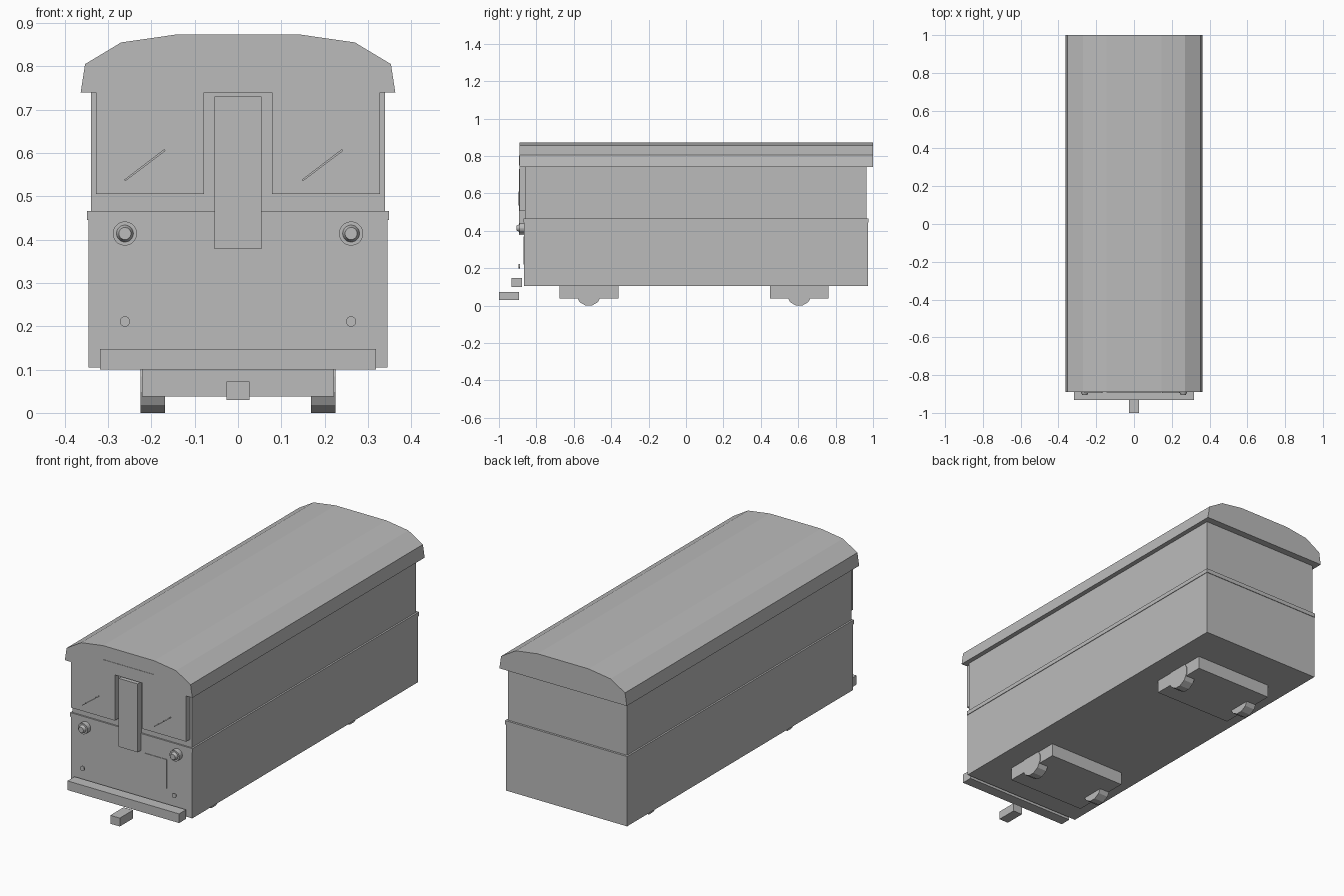
import bpy, bmesh, math
from mathutils import Matrix

if "Cube" in bpy.data.objects:
    bpy.data.objects.remove(bpy.data.objects["Cube"], do_unlink=True)

GREY = (0.5, 0.5, 0.5, 1.0)
mat = bpy.data.materials.new("plain_grey")
mat.use_nodes = True
mat.diffuse_color = GREY
mat.node_tree.nodes["Principled BSDF"].inputs["Base Color"].default_value = GREY


def add_object(name, bm):
    bmesh.ops.recalc_face_normals(bm, faces=bm.faces[:])
    mesh = bpy.data.meshes.new(name)
    bm.to_mesh(mesh)
    bm.free()
    mesh.materials.append(mat)
    obj = bpy.data.objects.new(name, mesh)
    bpy.context.collection.objects.link(obj)
    return obj


def box(name, x0, x1, y0, y1, z0, z1):
    bm = bmesh.new()
    bmesh.ops.create_cube(bm, size=1)
    for v in bm.verts:
        v.co.x = x0 if v.co.x < 0 else x1
        v.co.y = y0 if v.co.y < 0 else y1
        v.co.z = z0 if v.co.z < 0 else z1
    return add_object(name, bm)


def extrude_profile(name, points, y0, y1):
    bm = bmesh.new()
    face = bm.faces.new([bm.verts.new((x, y0, z)) for x, z in points])
    moved = bmesh.ops.extrude_face_region(bm, geom=[face])["geom"]
    for v in moved:
        if isinstance(v, bmesh.types.BMVert):
            v.co.y = y1
    return add_object(name, bm)


def cylinder(name, centre, radius, depth, axis, sides, tip=None):
    bm = bmesh.new()
    bmesh.ops.create_cone(bm, cap_ends=True, segments=sides, radius1=radius,
                          radius2=radius if tip is None else tip, depth=depth)
    # Turn the cylinder axis (tip end) towards +x or -y
    if axis == "x":
        rot = Matrix.Rotation(math.pi / 2, 4, "Y") @ Matrix.Rotation(math.pi / sides, 4, "Z")
    else:
        rot = Matrix.Rotation(math.pi / 2, 4, "X")
    bm.transform(Matrix.Translation(centre) @ rot)
    return add_object(name, bm)


# Body shell
box("lower_body", -0.345, 0.345, -0.865, 0.972, 0.105, 0.447)
box("waist_belt", -0.348, 0.348, -0.868, 0.975, 0.445, 0.466)
box("upper_body", -0.339, 0.339, -0.86, 0.964, 0.46, 0.745)

# Faceted roof
right_half = [(0.363, 0.74), (0.353, 0.805), (0.27, 0.855), (0.145, 0.873)]
left_half = [(-x, z) for x, z in reversed(right_half)]
extrude_profile("roof", right_half + left_half, -0.89, 1.0)

# Front fittings
box("front_door", -0.054, 0.054, -0.893, -0.86, 0.378, 0.73)
box("destination_sign", -0.145, 0.145, -0.892, -0.885, 0.75, 0.802)
box("front_panel", 0.077, 0.2, -0.868, -0.86, 0.22, 0.37)
box("buffer_beam", -0.318, 0.318, -0.933, -0.876, 0.1, 0.147)
box("coupler", -0.027, 0.027, -1.0, -0.892, 0.03, 0.073)

for side, s in (("left", 1), ("right", -1)):
    a, b = sorted((s * 0.078, s * 0.328))
    box(side + "_windscreen", a, b, -0.89, -0.855, 0.505, 0.742)
    cylinder(side + "_headlight_rim", (s * 0.261, -0.877, 0.414), 0.028, 0.026, "y", 20)
    cylinder(side + "_headlight_lamp", (s * 0.261, -0.897, 0.414), 0.02, 0.016, "y", 20, 0.014)
    cylinder(side + "_marker_lamp", (s * 0.261, -0.891, 0.211), 0.012, 0.007, "y", 16)
    # Slanted wiper, leaning the same way on both panes
    x = s * 0.205 - 0.005
    extrude_profile(side + "_wiper",
                    [(x - 0.053, 0.538), (x - 0.05, 0.535), (x + 0.043, 0.605), (x + 0.04, 0.609)],
                    -0.896, -0.889)

# Bogies with a wheel at each side
for place, y in (("front", -0.52), ("rear", 0.605)):
    box(place + "_bogie", -0.222, 0.222, y - 0.156, y + 0.158, 0.038, 0.107)
    for side, s in (("left", 1), ("right", -1)):
        cylinder(f"{place}_{side}_wheel", (s * 0.197, y, 0.066), 0.068, 0.056, "x", 12)
